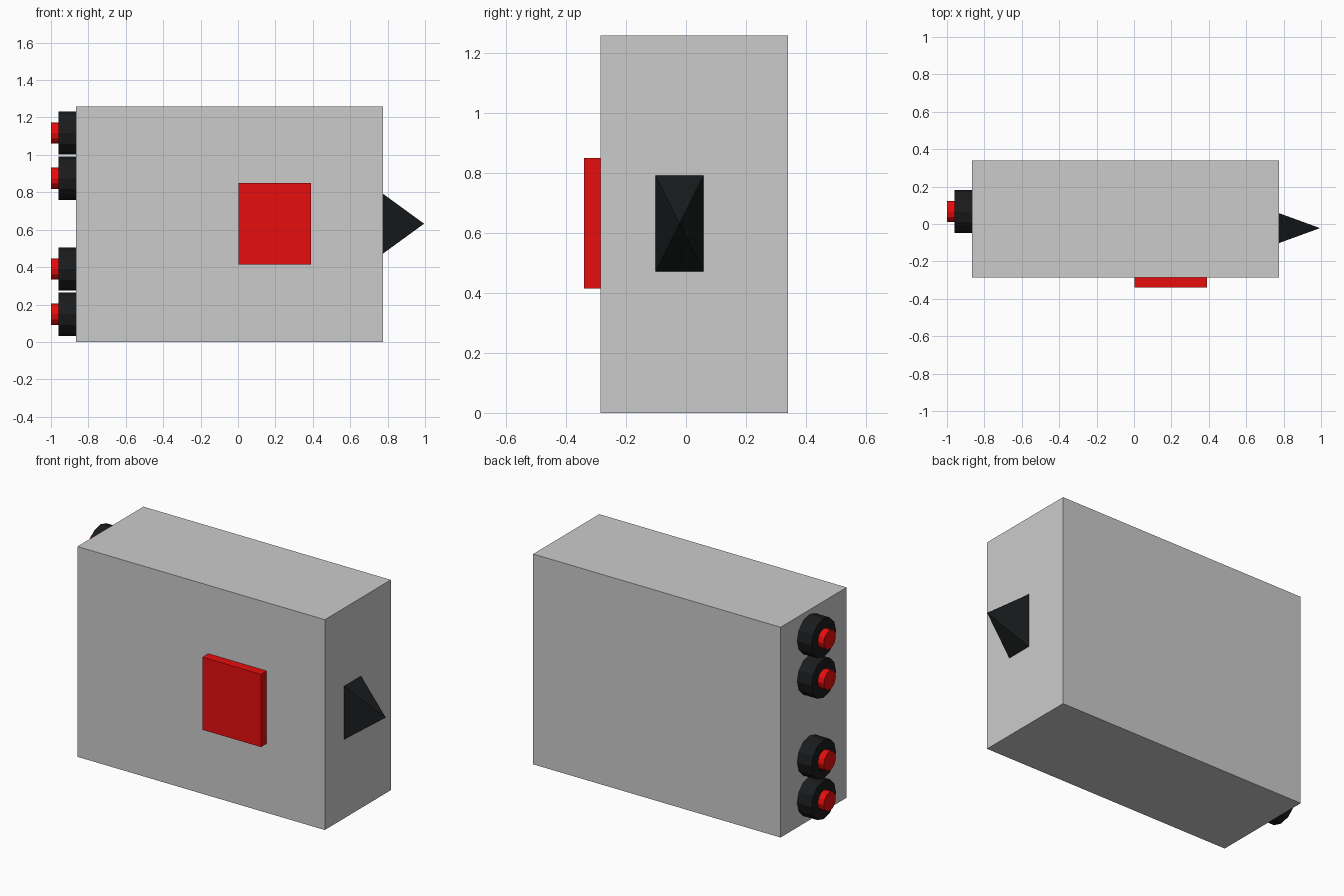
import bpy
from math import pi

if "Cube" in bpy.data.objects:
    bpy.data.objects.remove(bpy.data.objects["Cube"])


def material(name, color):
    m = bpy.data.materials.new(name)
    m.diffuse_color = color
    m.use_nodes = True
    m.node_tree.nodes["Principled BSDF"].inputs["Base Color"].default_value = m.diffuse_color
    return m


red = material("red", (0.8, 0.004, 0.004, 1))
black = material("black", (0.01, 0.011, 0.012, 1))


def finish(name, mat):
    ob = bpy.context.object
    ob.name = name
    if mat:
        ob.data.materials.append(mat)
    return ob


def box(name, lo, hi, mat=None):
    bpy.ops.mesh.primitive_cube_add(
        size=1, location=[(a + b) / 2 for a, b in zip(lo, hi)])
    ob = finish(name, mat)
    ob.scale = [b - a for a, b in zip(lo, hi)]
    return ob


def disc(name, x0, x1, y, z, radius, mat):
    bpy.ops.mesh.primitive_cylinder_add(
        vertices=12, radius=radius, depth=x1 - x0,
        location=((x0 + x1) / 2, y, z), rotation=(0, pi / 2, 0))
    return finish(name, mat)


# Main casing and front panel
box("body", (-0.865, -0.285, 0), (0.775, 0.34, 1.26))
box("front_panel", (0.002, -0.34, 0.415), (0.39, -0.285, 0.85), red)

# Pyramid spike on the right end
bpy.ops.mesh.primitive_cone_add(
    vertices=4, radius1=0.5 ** 0.5, radius2=0, depth=1, rotation=(0, 0, pi / 4))
bpy.ops.object.transform_apply(location=False, rotation=True, scale=False)
spike = finish("spike", black)
spike.scale = (0.32, 0.16, 0.22)
spike.rotation_euler = (0, pi / 2, 0)
spike.location = (0.885, -0.022, 0.632)

# Two pairs of round knobs with red caps on the left end
for i, z in enumerate((0.148, 0.39, 0.875, 1.117)):
    disc(f"knob_{i + 1}", -0.96, -0.865, 0.067, z, 0.116, black)
    disc(f"knob_cap_{i + 1}", -1.0, -0.96, 0.067, z, 0.057, red)
